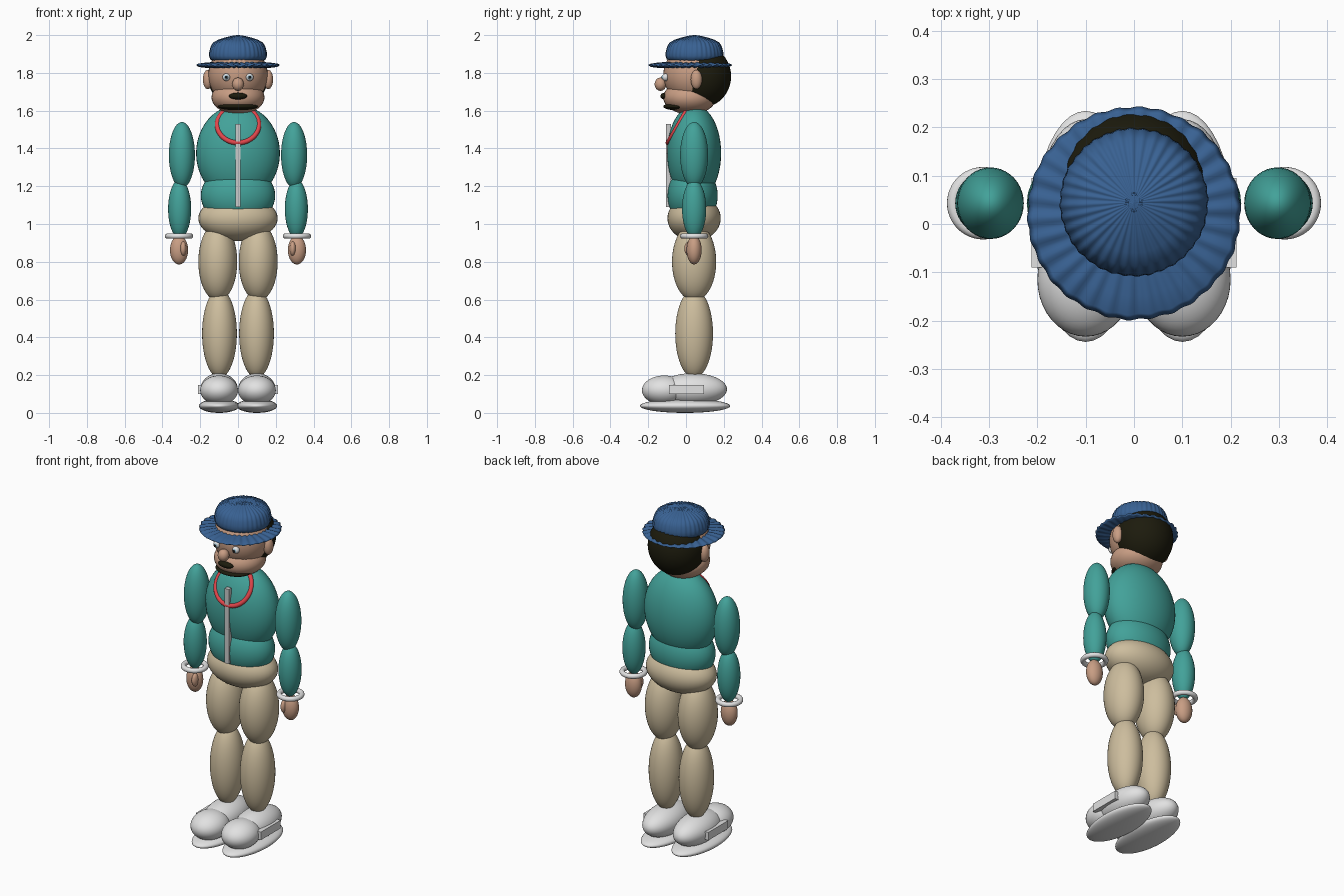
import bpy, bmesh, math
from mathutils import Matrix, Vector

cube = bpy.data.objects.get("Cube")
if cube:
    bpy.data.objects.remove(cube, do_unlink=True)


def material(name, rgb):
    m = bpy.data.materials.new(name)
    m.use_nodes = True
    colour = (*rgb, 1)
    m.diffuse_color = colour
    m.node_tree.nodes["Principled BSDF"].inputs["Base Color"].default_value = colour
    return m


SKIN = material("skin", (0.58, 0.34, 0.23))
HAIR = material("dark_hair", (0.012, 0.011, 0.004))
BLUE = material("hat_blue", (0.04, 0.12, 0.29))
TEAL = material("shirt_teal", (0.055, 0.36, 0.32))
KHAKI = material("trouser_khaki", (0.61, 0.51, 0.34))
WHITE = material("light_grey", (0.76, 0.76, 0.76))
METAL = material("zip_grey", (0.6, 0.6, 0.6))
RED = material("collar_red", (0.75, 0.06, 0.07))
BLACK = material("pupil_black", (0.01, 0.01, 0.01))
IRIS = material("iris_blue", (0.3, 0.5, 0.62))

BODY_Y = 0.043


def finish(bm, name, mat, smooth=True):
    bmesh.ops.recalc_face_normals(bm, faces=bm.faces)
    me = bpy.data.meshes.new(name)
    for f in bm.faces:
        f.smooth = smooth
    bm.to_mesh(me)
    bm.free()
    me.materials.append(mat)
    ob = bpy.data.objects.new(name, me)
    bpy.context.collection.objects.link(ob)
    return ob


def ellipsoid(name, mat, centre, radii):
    bm = bmesh.new()
    bmesh.ops.create_uvsphere(bm, u_segments=40, v_segments=24, radius=1)
    bmesh.ops.scale(bm, vec=radii, verts=bm.verts)
    bmesh.ops.translate(bm, vec=centre, verts=bm.verts)
    return finish(bm, name, mat)


def box(name, mat, low, high):
    low, high = Vector(low), Vector(high)
    bm = bmesh.new()
    bmesh.ops.create_cube(bm, size=1)
    bmesh.ops.scale(bm, vec=high - low, verts=bm.verts)
    bmesh.ops.translate(bm, vec=(low + high) / 2, verts=bm.verts)
    return finish(bm, name, mat, False)


def ring(name, mat, centre, major, minor, tilt=0):
    bm = bmesh.new()
    circle = bmesh.ops.create_circle(bm, segments=16, radius=minor)["verts"]
    bmesh.ops.rotate(bm, verts=circle, matrix=Matrix.Rotation(math.pi / 2, 3, "X"))
    bmesh.ops.translate(bm, verts=circle, vec=(major, 0, 0))
    bmesh.ops.spin(bm, geom=bm.verts[:] + bm.edges[:], cent=(0, 0, 0), axis=(0, 0, 1),
                   angle=math.tau, steps=48, use_duplicate=False)
    bmesh.ops.remove_doubles(bm, verts=bm.verts, dist=1e-5)
    bmesh.ops.rotate(bm, verts=bm.verts, matrix=Matrix.Rotation(tilt, 3, "X"))
    bmesh.ops.translate(bm, verts=bm.verts, vec=centre)
    return finish(bm, name, mat)


def rippled(name, mat, centre_y, profile, folds, ripple, lift):
    """Turned cloth shape whose radius and height ripple around the axis."""
    bm = bmesh.new()
    steps = folds * 6
    rows = []
    for r, z in profile:
        row = []
        for i in range(steps):
            a = math.tau * i / steps
            wave = math.sin(a * folds) + 0.35 * math.sin(a * (folds // 3))
            k = r * (1 + ripple * wave)
            row.append(bm.verts.new((k * math.cos(a), centre_y + k * math.sin(a),
                                     z + lift * wave * min(1, r / 0.1))))
        rows.append(row)
    for a, b in zip(rows, rows[1:]):
        for i in range(steps):
            j = (i + 1) % steps
            bm.faces.new((a[i], a[j], b[j], b[i]))
    bm.faces.new(rows[0])
    bm.faces.new(rows[-1])
    return finish(bm, name, mat)


# Torso
ellipsoid("chest", TEAL, (0, BODY_Y, 1.375), (0.222, 0.143, 0.255))
ellipsoid("shirt_waist", TEAL, (0, 0.035, 1.15), (0.197, 0.133, 0.16))
ellipsoid("pelvis", KHAKI, (0, BODY_Y, 1.03), (0.21, 0.141, 0.12))
box("zip", METAL, (-0.014, -0.106, 1.09), (0.014, -0.08, 1.53))
ring("collar", RED, (0, -0.04, 1.525), 0.11, 0.013, math.radians(60))

# Arms and legs, repeated on both sides
for side, s in (("left", 1), ("right", -1)):
    def part(name, mat, centre, radii):
        x, y, z = centre
        ellipsoid(side + "_" + name, mat, (s * x, y, z), radii)

    part("upper_arm", TEAL, (0.297, BODY_Y, 1.365), (0.069, 0.074, 0.175))
    part("forearm", TEAL, (0.309, BODY_Y, 1.08), (0.061, 0.064, 0.155))
    ring(side + "_cuff", WHITE, (s * 0.312, BODY_Y, 0.936), 0.061, 0.014)
    part("hand", SKIN, (0.312, BODY_Y, 0.862), (0.048, 0.04, 0.076))
    part("thumb", SKIN, (0.29, 0.017, 0.87), (0.017, 0.026, 0.038))

    part("thigh", KHAKI, (0.107, BODY_Y, 0.8), (0.103, 0.117, 0.207))
    part("shin", KHAKI, (0.098, BODY_Y, 0.42), (0.092, 0.1, 0.235))

    part("shoe_toe", WHITE, (0.1, -0.115, 0.12), (0.1, 0.118, 0.078))
    part("shoe_body", WHITE, (0.1, 0.035, 0.125), (0.099, 0.182, 0.085))
    part("shoe_sole", WHITE, (0.1, -0.005, 0.037), (0.107, 0.239, 0.037))
    inner, outer = sorted((s * 0.17, s * 0.212))
    box(side + "_shoe_panel", WHITE, (inner, -0.09, 0.1), (outer, 0.095, 0.147))

    part("ear", SKIN, (0.16, 0.055, 1.765), (0.026, 0.03, 0.051))
    part("eye_white", WHITE, (0.062, -0.108, 1.777), (0.02, 0.018, 0.02))
    part("iris", IRIS, (0.062, -0.117, 1.777), (0.013, 0.012, 0.013))
    part("pupil", BLACK, (0.062, -0.122, 1.777), (0.009, 0.009, 0.009))

# Head
ellipsoid("skull", SKIN, (0, 0.045, 1.79), (0.157, 0.165, 0.16))
ellipsoid("jaw", SKIN, (0, 0.02, 1.67), (0.14, 0.14, 0.09))
ellipsoid("nose", SKIN, (0, -0.135, 1.74), (0.031, 0.031, 0.035))
ellipsoid("moustache", HAIR, (0, -0.113, 1.677), (0.048, 0.022, 0.018))
ellipsoid("chin_beard", HAIR, (0, -0.04, 1.622), (0.105, 0.08, 0.021))
ellipsoid("hair", HAIR, (0, 0.08, 1.782), (0.159, 0.159, 0.166))

# Hat
rippled("hat_brim", BLUE, 0.022,
        [(0.1, 1.826), (0.17, 1.829), (0.209, 1.834), (0.22, 1.84),
         (0.209, 1.846), (0.17, 1.852), (0.1, 1.857)], 30, 0.008, 0.0025)
rippled("hat_crown", BLUE, 0.045,
        [(0.13, 1.862), (0.147, 1.872), (0.153, 1.89), (0.151, 1.91), (0.145, 1.935),
         (0.132, 1.958), (0.105, 1.974), (0.06, 1.989), (0.02, 1.998), (0.002, 2.0)],
        36, 0.008, 0.0015)
